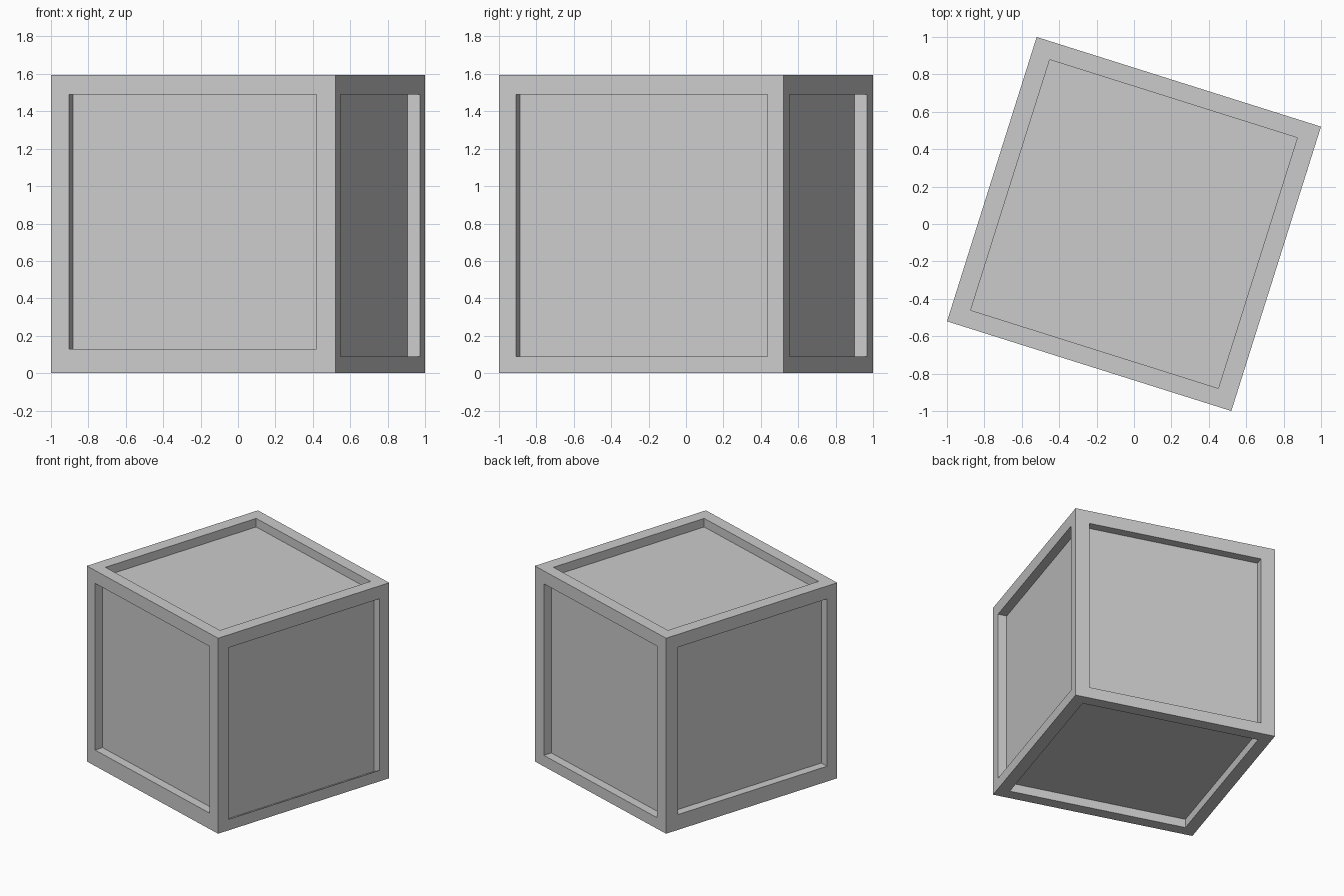
import bpy, bmesh, math
from mathutils import Matrix, Vector

if "Cube" in bpy.data.objects:
    bpy.data.objects.remove(bpy.data.objects["Cube"])

SIDE = 1.594
H = SIDE / 2
DEPTH = 0.07
TURN = math.radians(-17.5)

bm = bmesh.new()


def recessed_side(rot, left, right, bottom, top, undercut=0.0):
    """One box side in its local frame (facing -y): rim, walls and sunken panel."""
    def ring(l, r, b, t, d):
        pts = [(-H + l, b - H), (H - r, b - H), (H - r, H - t), (-H + l, H - t)]
        if d == 0 and l == 0:
            pts = [(-H, -H), (H, -H), (H, H), (-H, H)]
        return [bm.verts.new(rot @ Vector((x, -H + d, z))) for x, z in pts]

    outer = ring(0, 0, 0, 0, 0)
    lip = ring(left, right, bottom, top, 0)
    floor = ring(left, right, bottom - undercut, top, DEPTH)
    for a, b in ((outer, lip), (lip, floor)):
        for i in range(4):
            j = (i + 1) % 4
            bm.faces.new((a[i], a[j], b[j], b[i]))
    bm.faces.new(floor)


def about(angle, axis):
    return Matrix.Rotation(math.radians(angle), 3, axis)


# four upright sides: front, right, back, left
recessed_side(about(0, 'Z'), 0.10, 0.105, 0.13, 0.105)
recessed_side(about(90, 'Z'), 0.095, 0.09, 0.09, 0.105, 0.035)
recessed_side(about(180, 'Z'), 0.11, 0.11, 0.09, 0.105)
recessed_side(about(270, 'Z'), 0.11, 0.095, 0.125, 0.105)
# top and bottom
recessed_side(about(-90, 'X'), 0.103, 0.103, 0.095, 0.095)
recessed_side(about(90, 'X'), 0.095, 0.095, 0.095, 0.095)

bmesh.ops.remove_doubles(bm, verts=bm.verts, dist=0.0005)
bmesh.ops.recalc_face_normals(bm, faces=bm.faces)
mesh = bpy.data.meshes.new("crate")
bm.to_mesh(mesh)
bm.free()

# crate standing on the floor, turned about z
crate = bpy.data.objects.new("crate", mesh)
bpy.context.collection.objects.link(crate)
crate.location = (0, 0, H)
crate.rotation_euler = (0, 0, TURN)
